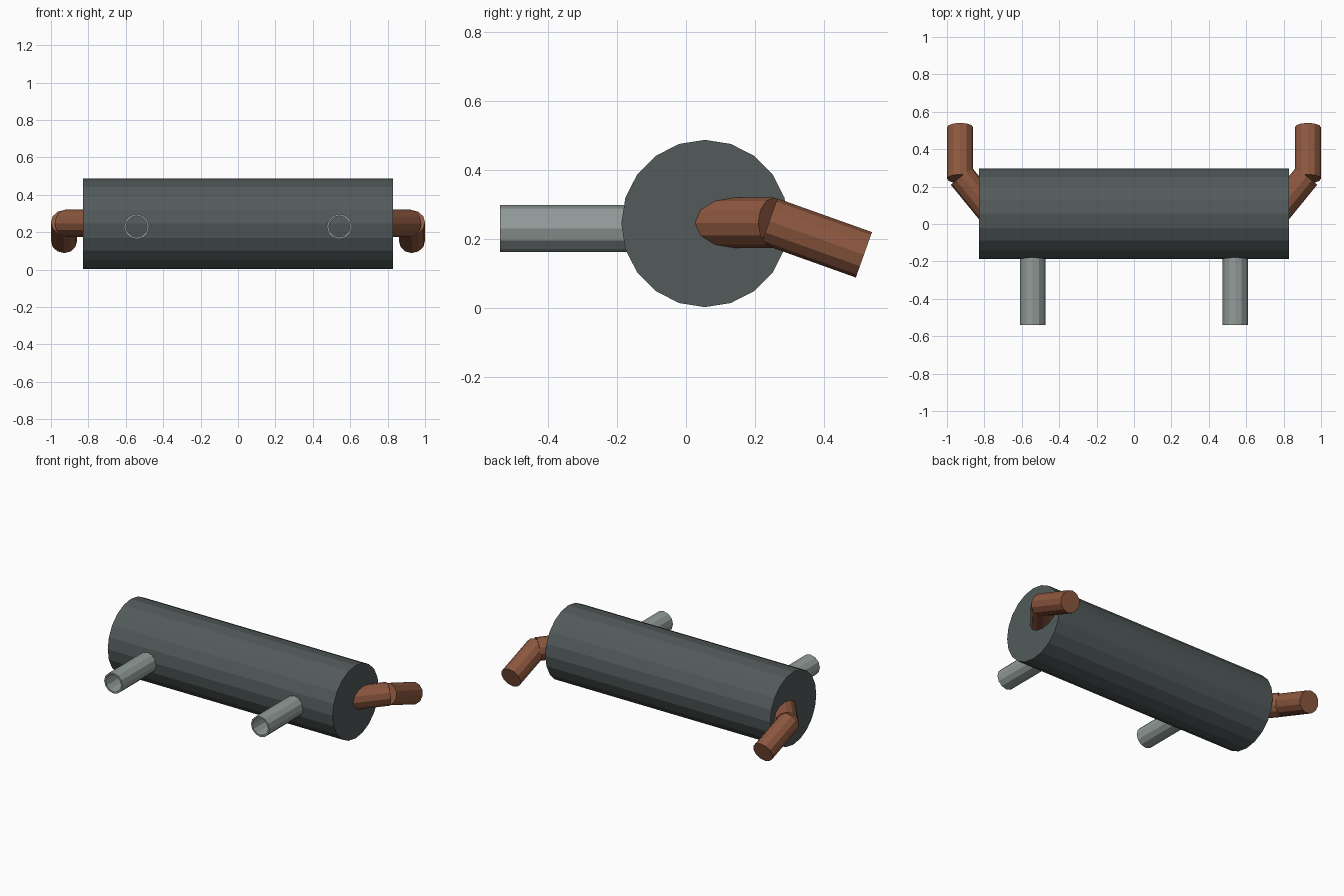
import bpy, bmesh, math
from mathutils import Vector, Matrix

old = bpy.data.objects.get("Cube")
if old:
    bpy.data.objects.remove(old, do_unlink=True)


def material(name, rgb):
    m = bpy.data.materials.new(name)
    m.use_nodes = True
    m.diffuse_color = (*rgb, 1)
    bsdf = m.node_tree.nodes["Principled BSDF"]
    bsdf.inputs["Base Color"].default_value = (*rgb, 1)
    bsdf.inputs["Roughness"].default_value = 0.7
    return m


dark = material("dark_grey", (0.085, 0.104, 0.102))
steel = material("light_steel", (0.29, 0.335, 0.325))
copper = material("copper_brown", (0.27, 0.098, 0.05))


def rod(name, start, end, radius, sides, mat, bore=0):
    """Faceted rod from start to end; a bore radius makes it an open tube."""
    a, b = Vector(start), Vector(end)
    axis = (b - a).normalized()
    up = Vector((0, 0, 1))
    up = (up - axis * up.dot(axis)).normalized()
    side = axis.cross(up)
    bm = bmesh.new()

    def ring(centre, r):
        return [bm.verts.new(centre + r * (math.cos(t) * up + math.sin(t) * side))
                for t in (math.tau * i / sides for i in range(sides))]

    def bridge(p, q):
        for i in range(sides):
            j = (i + 1) % sides
            bm.faces.new((p[i], p[j], q[j], q[i]))

    near, far = ring(a, radius), ring(b, radius)
    bridge(near, far)
    if bore:
        near_in, far_in = ring(a, bore), ring(b, bore)
        bridge(far, far_in)
        bridge(far_in, near_in)
        bridge(near_in, near)
    else:
        bm.faces.new(near)
        bm.faces.new(far)
    bmesh.ops.recalc_face_normals(bm, faces=bm.faces)
    mesh = bpy.data.meshes.new(name)
    bm.to_mesh(mesh)
    bm.free()
    mesh.materials.append(mat)
    obj = bpy.data.objects.new(name, mesh)
    bpy.context.collection.objects.link(obj)
    return obj


# Main drum
rod("drum", (-0.83, 0.055, 0.245), (0.83, 0.055, 0.245), 0.243, 20, dark)

for label, s in (("left", 1), ("right", -1)):
    # Open steel tube at the front
    rod(label + "_front_tube", (s * 0.542, -0.15, 0.23), (s * 0.542, -0.54, 0.23),
        0.068, 12, steel, bore=0.057)
    # Angled copper pipe leaving the drum end
    rod(label + "_elbow_pipe", (s * 0.76, 0.056, 0.247), (s * 0.923, 0.256, 0.247),
        0.073, 12, copper)
    # Copper pipe sloping down to the back
    rod(label + "_rear_pipe", (s * 0.93, 0.242, 0.252), (s * 0.93, 0.517, 0.154),
        0.07, 12, copper)
